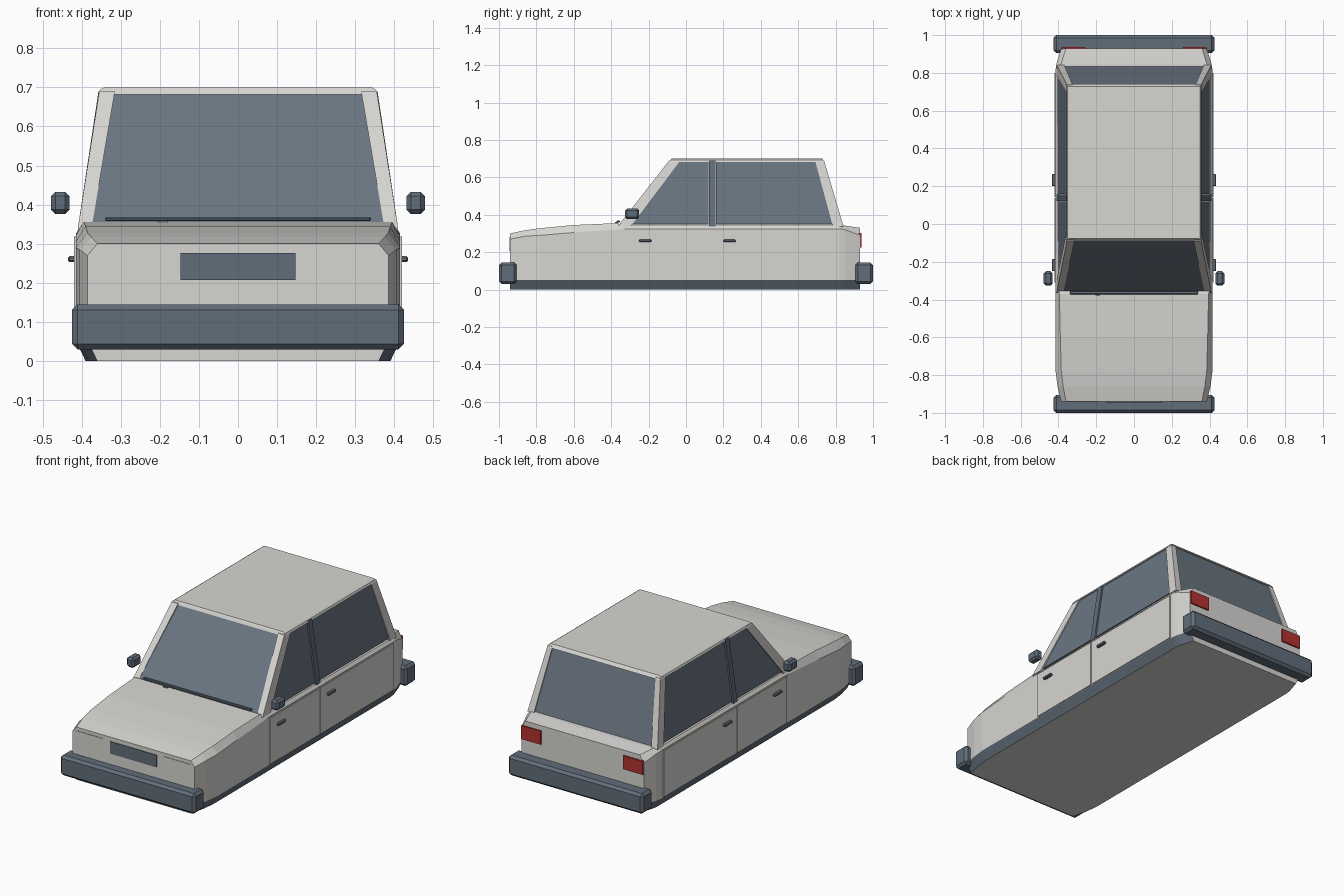
import bpy, bmesh
from mathutils import Vector

cube = bpy.data.objects.get("Cube")
if cube:
    bpy.data.objects.remove(cube, do_unlink=True)


def material(name, r, g, b):
    m = bpy.data.materials.new(name)
    m.use_nodes = True
    m.diffuse_color = (r, g, b, 1)
    m.node_tree.nodes["Principled BSDF"].inputs["Base Color"].default_value = (r, g, b, 1)
    return m


PAINT = material("off_white_paint", .68, .67, .645)
TRIM = material("slate_trim", .12, .155, .195)
GLASS = material("blue_grey_glass", .145, .18, .225)
RED = material("red_lens", .45, .03, .03)


def finish(name, bm, *mats):
    bmesh.ops.recalc_face_normals(bm, faces=bm.faces)
    me = bpy.data.meshes.new(name)
    bm.to_mesh(me)
    bm.free()
    for m in mats:
        me.materials.append(m)
    ob = bpy.data.objects.new(name, me)
    bpy.context.collection.objects.link(ob)
    return ob


def loft(name, rings, *mats, rule=None):
    """Skin closed rings of equal length and cap both ends."""
    bm = bmesh.new()
    rows = [[bm.verts.new(p) for p in ring] for ring in rings]
    n = len(rows[0])
    for a, b in zip(rows, rows[1:]):
        for i in range(n):
            j = (i + 1) % n
            bm.faces.new((a[i], a[j], b[j], b[i]))
    bm.faces.new(rows[0])
    bm.faces.new(rows[-1])
    if rule:
        bm.normal_update()
        for f in bm.faces:
            f.material_index = rule(f)
    return finish(name, bm, *mats)


def box(name, lo, hi, mat, bevel=0):
    (x0, y0, z0), (x1, y1, z1) = lo, hi
    ob = loft(name, [[(x0, y0, z), (x1, y0, z), (x1, y1, z), (x0, y1, z)] for z in (z0, z1)], mat)
    if bevel:
        mod = ob.modifiers.new("chamfer", 'BEVEL')
        mod.width = bevel
        mod.segments = 1
    return ob


def pair(name, lo, hi, mat, bevel=0):
    """A box on the left and its mirror on the right."""
    box("left_" + name, lo, hi, mat, bevel)
    box("right_" + name, (-hi[0], lo[1], lo[2]), (-lo[0], hi[1], hi[2]), mat, bevel)


def pane(name, corners, mat, thick=.008):
    """Thin plate behind a quad, given counter-clockwise from outside."""
    c = [Vector(p) for p in corners]
    n = (c[1] - c[0]).cross(c[3] - c[0]).normalized()
    return loft(name, [c, [p - n * thick for p in c]], mat)


# Lower body: y, half width, shoulder height, top half width, top height
stations = [(-.94, .385, .27, .36, .30), (-.86, .405, .285, .375, .317),
            (-.78, .415, .29, .385, .328), (-.6, .415, .305, .39, .345),
            (-.37, .415, .32, .395, .355), (-.33, .415, .325, .40, .342),
            (.82, .415, .325, .405, .342), (.85, .41, .32, .385, .342),
            (.93, .385, .29, .36, .33)]
SILL = .052


def section(y, w, shoulder, top, z):
    half = [(w - .025, 0), (w, SILL), (w, shoulder), (top, z)]
    return [(x, y, h) for x, h in half] + [(-x, y, h) for x, h in reversed(half)]


def sill_rule(f):
    return int(all(v.co.z < SILL + .01 for v in f.verts) and abs(f.normal.x) > .3)


loft("lower_body", [section(*s) for s in stations], PAINT, TRIM, rule=sill_rule)

# Doors and their handles
for part, y0, y1, h in (("front", -.31, .137, -.25), ("rear", .143, .80, .20)):
    pair(part + "_door", (.413, y0, .055), (.42, y1, .318), PAINT)
    pair(part + "_door_handle", (.416, h, .253), (.435, h + .065, .268), TRIM, .004)

# Roof and its underside rim
loft("roof", [[(-w, y0, z), (w, y0, z), (w, y1, z), (-w, y1, z)]
              for w, y0, y1, z in ((.358, -.09, .742, .682), (.353, -.083, .733, .694),
                                   (.343, -.078, .728, .70))], PAINT)

# Pillars as leaning bars: (x inner, x outer, y front, y back) at foot and head
for side, s in (("left", 1), ("right", -1)):
    def bar(name, foot, head, mat):
        rings = [[(s * a, c, z), (s * b, c, z), (s * b, d, z), (s * a, d, z)]
                 for (a, b, c, d), z in ((foot, .338), (head, .69))]
        loft(side + name, rings, mat)

    bar("_front_pillar", (.375, .41, -.365, -.295), (.315, .355, -.09, -.03), PAINT)
    bar("_rear_pillar", (.37, .41, .785, .842), (.325, .355, .69, .738), PAINT)
    bar("_centre_pillar", (.385, .41, .122, .157), (.335, .357, .122, .157), TRIM)

    # Side windows lean with the pillars
    for part, ys in (("front", (-.29, .12, .12, -.045)), ("rear", (.16, .79, .70, .16))):
        xz = [(.401, .35), (.401, .35), (.35, .685), (.35, .685)]
        pts = [(s * x, y, z) for y, (x, z) in zip(ys, xz)]
        pane(f"{side}_{part}_window", pts if s > 0 else pts[::-1], GLASS)

# Windscreen and rear window
pane("windscreen", [(-.38, -.355, .35), (.38, -.355, .35), (.32, -.08, .688), (-.32, -.08, .688)], GLASS)
pane("rear_window", [(.375, .833, .345), (-.375, .833, .345), (-.33, .733, .686), (.33, .733, .686)], GLASS)

# Wiper bar along the foot of the windscreen
box("wiper", (-.34, -.372, .358), (.34, -.354, .368), TRIM, .003)
box("wiper_pivot", (-.205, -.38, .35), (-.18, -.365, .36), TRIM)

# Bumpers and mirrors
box("front_bumper", (-.425, -1, .03), (.425, -.905, .145), TRIM, .014)
box("rear_bumper", (-.425, .905, .03), (.425, 1, .145), TRIM, .014)
pair("mirror", (.431, -.326, .376), (.478, -.25, .433), TRIM, .011)

# Grille, headlamps and tail lamps
box("grille", (-.147, -.944, .207), (.147, -.936, .276), TRIM)
pair("headlamp", (.192, -.943, .222), (.357, -.936, .28), PAINT)
pair("tail_lamp", (.26, .925, .225), (.383, .938, .302), RED)
